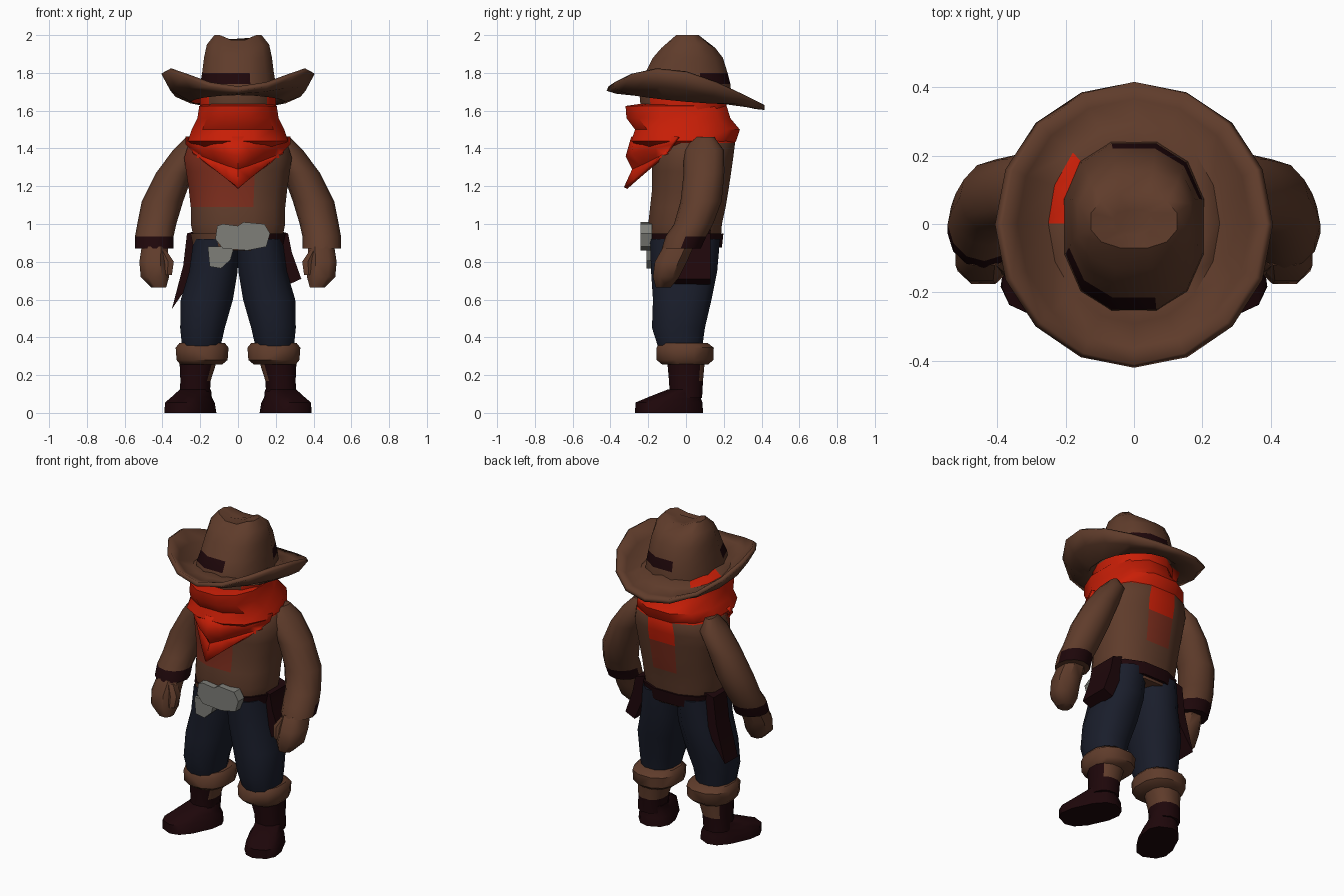
import bpy, bmesh, math

if "Cube" in bpy.data.objects:
    bpy.data.objects.remove(bpy.data.objects["Cube"])

def mat(name, rgb):
    m = bpy.data.materials.new(name)
    m.diffuse_color = (*rgb, 1)
    m.use_nodes = True
    m.node_tree.nodes["Principled BSDF"].inputs["Base Color"].default_value = m.diffuse_color
    return m

BROWN = mat("brown leather", (0.115, 0.045, 0.024))
RED = mat("bright red cloth", (0.58, 0.013, 0.002))
FADED = mat("faded red", (0.20, 0.026, 0.012))
DENIM = mat("dark denim", (0.010, 0.0125, 0.024))
MAROON = mat("dark maroon", (0.013, 0.0020, 0.003))
GREY = mat("buckle grey", (0.21, 0.21, 0.19))


def finish(name, bm, mats, rule=None, angle=45):
    bmesh.ops.recalc_face_normals(bm, faces=bm.faces)
    if rule:
        for f in bm.faces:
            f.material_index = rule(f.calc_center_median(), f.normal)
    me = bpy.data.meshes.new(name)
    bm.to_mesh(me)
    bm.free()
    for m in mats:
        me.materials.append(m)
    me.shade_smooth()
    me.set_sharp_from_angle(angle=math.radians(angle))
    ob = bpy.data.objects.new(name, me)
    bpy.context.collection.objects.link(ob)
    return ob


def tube(name, rings, mats, rule=None, n=12, turn=0, power=0.85, side=1, edit=None):
    """Loft through horizontal rings (x, y, z, rx, ry); side=-1 mirrors it."""
    bm = bmesh.new()
    loops = []
    k = 1 / math.cos(math.pi / n) ** power
    for x, y, z, rx, ry in rings:
        loop = []
        for i in range(n):
            a = 2 * math.pi * (i + 0.5) / n
            c, s = math.cos(a), math.sin(a)
            px = math.copysign(abs(c) ** power, c) * rx * k
            py = math.copysign(abs(s) ** power, s) * ry * k
            qx = px * math.cos(turn) - py * math.sin(turn)
            qy = px * math.sin(turn) + py * math.cos(turn)
            loop.append(bm.verts.new(((x + qx) * side, y + qy, z)))
        loops.append(loop)
    for lo, hi in zip(loops, loops[1:]):
        for i in range(n):
            j = (i + 1) % n
            bm.faces.new((lo[i], lo[j], hi[j], hi[i]))
    bm.faces.new(loops[0])
    bm.faces.new(loops[-1])
    if edit:
        for v in bm.verts:
            edit(v.co)
    return finish(name, bm, mats, rule)


def yr(z, rx, front, back):
    """Centred ring given by its front and back y."""
    return (0, (front + back) / 2, z, rx, (back - front) / 2)


def prism(name, outline, y0, y1, m):
    bm = bmesh.new()
    f = bm.faces.new([bm.verts.new((x, y0, z)) for x, z in outline])
    new = bmesh.ops.extrude_face_region(bm, geom=[f])["geom"]
    for v in new:
        if isinstance(v, bmesh.types.BMVert):
            v.co.y = y1
    return finish(name, bm, [m], angle=30)


def sheet(name, rows, mats, thick, closed=False, rule=None):
    bm = bmesh.new()
    vs = [[bm.verts.new(p) for p in row] for row in rows]
    n = len(rows[0])
    for a, b in zip(vs, vs[1:]):
        for i in range(n if closed else n - 1):
            j = (i + 1) % n
            bm.faces.new((a[i], a[j], b[j], b[i]))
    ob = finish(name, bm, mats, rule, angle=50)
    mod = ob.modifiers.new("thickness", "SOLIDIFY")
    mod.thickness, mod.offset = thick, 0


# Legs, boots, arms and hands, one per side
for s, tag in ((1, "right"), (-1, "left")):
    tube(tag + "_boot_foot", [
        (.252, -.09, 0, .108, .18), (.255, -.09, .055, .100, .178),
        (.245, -.06, .085, .085, .135), (.225, -.005, .125, .075, .085)],
        [MAROON], turn=math.radians(25), side=s, power=.75)
    tube(tag + "_boot_shaft", [
        (.23, 0, .08, .08, .085), (.225, 0, .17, .08, .09), (.21, 0, .28, .1, .1)],
        [MAROON, BROWN], side=s,
        rule=lambda c, n, s=s: int(c.z > .13 and (n.y > .8 or (n.x * s < -.3 and n.y > -.6))))
    tube(tag + "_boot_cuff", [
        (.195, -.005, .255, .11, .12), (.19, -.005, .28, .135, .15),
        (.19, -.005, .345, .14, .152), (.19, -.01, .37, .12, .125)], [BROWN], side=s)
    tube(tag + "_trouser_leg", [
        (.195, -.03, .34, .10, .115), (.188, -.04, .45, .118, .14),
        (.165, -.02, .6, .138, .155), (.13, -.01, .75, .128, .175),
        (.115, -.005, .92, .12, .185)], [DENIM], side=s)
    tube(tag + "_arm", [
        (.24, .09, 1.46, .03, .06), (.26, .095, 1.39, .08, .105),
        (.335, .095, 1.27, .095, .105), (.40, .08, 1.12, .106, .105),
        (.43, .04, 1.0, .100, .10), (.443, .0, .935, .098, .105),
        (.443, -.025, .87, .098, .10)], [BROWN, MAROON], side=s, power=1, turn=-.3,
        rule=lambda c, n, s=s: int(.86 < c.z < .94 and (s < 0 or n.y > .1)))
    tube(tag + "_hand", [
        (.44, -.04, .88, .07, .08), (.447, -.08, .80, .075, .085),
        (.44, -.105, .72, .075, .07), (.42, -.12, .665, .04, .04)],
        [BROWN], n=8, side=s)
    tube(tag + "_thumb", [
        (.40, -.09, .86, .02, .03), (.37, -.11, .80, .03, .035),
        (.375, -.125, .73, .025, .025)], [BROWN], n=6, side=s)


# Shirt, with red scarf dye on chest and back
def shirt_rule(c, n):
    if c.z > 1.44 or (n.y < -.8 and c.z > 1.36):
        return 1
    if n.y > .85 and abs(c.x) < .05 and c.z > 1.1:
        return 1 if c.z > 1.26 else 2
    if n.y < -.3 and c.z > 1.22 and c.x < .1:
        return 2
    return 2 if n.y < -.3 and c.z > 1.06 and (-.24 < c.x < -.1 or -.03 < c.x < .1) else 0

tube("shirt", [
    yr(.86, .21, -.18, .17), yr(.93, .235, -.195, .185), yr(1.0, .25, -.2, .19),
    yr(1.09, .25, -.19, .21), yr(1.18, .26, -.18, .225), yr(1.28, .275, -.18, .24),
    yr(1.35, .285, -.18, .25), yr(1.43, .26, -.16, .26), yr(1.52, .17, -.1, .2)],
    [BROWN, RED, FADED], shirt_rule)

# Belt, buckle, loose grey flap and holsters
tube("belt", [yr(.875, .235, -.2, .19), yr(.95, .252, -.206, .198)], [MAROON, BROWN],
     rule=lambda c, n: int(n.y < -.3 and c.x < -.02))
prism("buckle", [(-.11, .99), (-.08, 1.0), (.0, .99), (.03, 1.01), (.14, 1.0), (.17, .95),
                 (.15, .88), (.05, .86), (-.08, .87), (-.12, .92)], -.24, -.18, GREY)
prism("grey_flap", [(-.16, .88), (-.15, .775), (-.09, .765), (-.04, .81), (-.02, .88)],
      -.21, -.16, GREY)
prism("left_holster", [(-.2, .97), (-.27, .95), (-.29, .78), (-.35, .55), (-.26, .68),
                       (-.2, .85)], -.02, .11, MAROON)
prism("right_holster", [(.2, .97), (.265, .95), (.285, .85), (.335, .71), (.27, .68),
                        (.22, .8)], -.06, .13, MAROON)

# Masked head and neck scarf
tube("head", [yr(1.5, .19, -.22, .2), yr(1.62, .2, -.24, .215), yr(1.67, .2, -.245, .215),
              yr(1.75, .19, -.235, .205)], [RED, BROWN],
     rule=lambda c, n: int(n.y < -.8 and c.z > 1.6))
tube("neck_scarf", [
    yr(1.37, .19, -.2, .22), yr(1.44, .265, -.29, .265), yr(1.5, .245, -.27, .285),
    yr(1.56, .215, -.315, .235), yr(1.625, .205, -.32, .215), yr(1.635, .18, -.25, .2)], [RED])
ts = [i / 4 for i in range(-4, 5)]
sheet("scarf_point", [
    [(.27 * t, -.28 + .24 * t * t, 1.46) for t in ts],
    [(.27 * t, -.31 + .24 * abs(t) ** 1.5, 1.36 + .06 * abs(t)) for t in ts],
    [(.22 * t, -.275 + .17 * abs(t), 1.29 + .08 * abs(t)) for t in ts],
    [(.24 * t, -.32 + .22 * abs(t), 1.19 + .19 * abs(t)) for t in ts]], [RED], .02)

# Hat: curled brim with a red scrap, and creased crown with a broken band
def brim(rx, ry, z, pitch, curl, lift=0):
    ang = [2 * math.pi * i / 16 for i in range(16)]
    return [(rx * math.cos(a), ry * math.sin(a), z - pitch * math.sin(a)
             + (curl - lift * math.sin(a)) * math.cos(a) ** 2) for a in ang]

sheet("hat_brim", [brim(.18, .22, 1.715, .01, 0), brim(.25, .29, 1.67, .025, -.01),
                   brim(.35, .365, 1.662, .04, .055, .03),
                   brim(.395, .415, 1.667, .05, .135, .05)],
      [BROWN, RED], .026, closed=True,
      rule=lambda c, n: int(-.24 < c.x < -.15 and 0 < c.y < .17))

def crease(co):
    if co.z > 1.94:
        co.z -= .045 * max(0, 1 - abs(co.x) / .09)

tube("hat_crown", [
    yr(1.69, .205, -.255, .24), yr(1.74, .2, -.25, .235), yr(1.80, .19, -.215, .22),
    yr(1.88, .18, -.175, .195), yr(1.95, .165, -.13, .155), yr(2.0, .125, -.07, .085),
    yr(2.0, .06, -.03, .04)], [BROWN, MAROON], edit=crease,
    rule=lambda c, n: int(1.73 < c.z < 1.81 and ((n.y < -.3 and c.x < .03)
                                                 or (n.y > .3 and c.x > -.03))))
